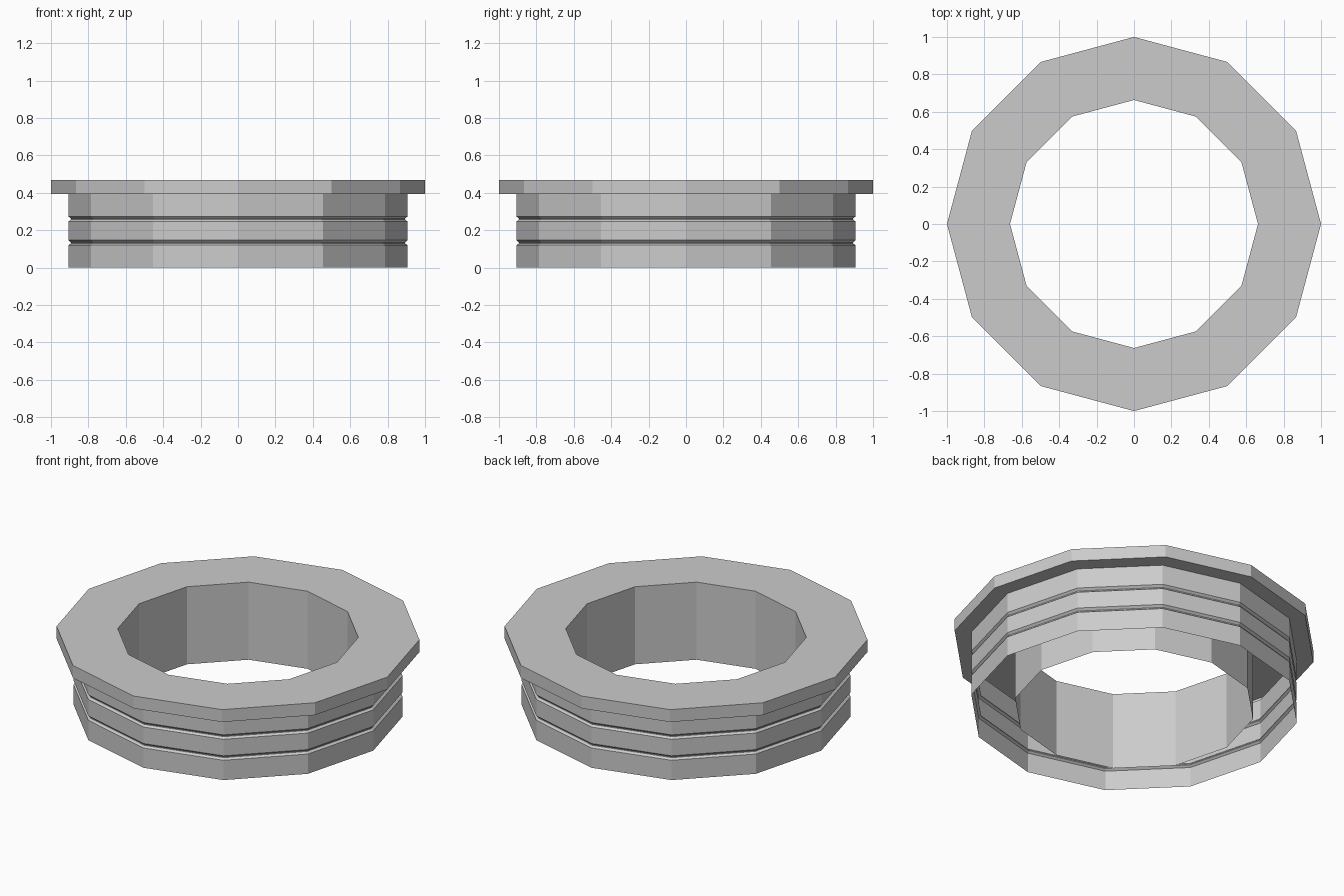
import bpy
import bmesh
from math import cos, sin, pi

SIDES = 12
RADIUS = 0.907     # outer wall
BORE = 0.663       # inner wall
HEIGHT = 0.47
FLANGE_BASE = 0.395

cube = bpy.data.objects.get("Cube")
if cube:
    bpy.data.objects.remove(cube, do_unlink=True)

# Plain grey finish
grey = bpy.data.materials.new("light_grey")
grey.use_nodes = True
colour = (0.6, 0.6, 0.6, 1)
grey.diffuse_color = colour
grey.node_tree.nodes["Principled BSDF"].inputs["Base Color"].default_value = colour


def groove(z):
    """Profile points of a shallow groove starting at height z."""
    return [(RADIUS, z), (RADIUS - 0.013, z + 0.01),
            (RADIUS - 0.013, z + 0.015), (RADIUS, z + 0.027)]


def lathe(name, profile):
    """Turn a radius/height profile around z with flat sides."""
    bm = bmesh.new()
    rings = [[bm.verts.new((r * cos(2 * pi * i / SIDES), r * sin(2 * pi * i / SIDES), z))
              for i in range(SIDES)] for r, z in profile]
    for low, high in zip(rings, rings[1:]):
        for i in range(SIDES):
            j = (i + 1) % SIDES
            bm.faces.new((low[i], low[j], high[j], high[i]))
    mesh = bpy.data.meshes.new(name)
    bm.to_mesh(mesh)
    bm.free()
    mesh.materials.append(grey)
    obj = bpy.data.objects.new(name, mesh)
    bpy.context.collection.objects.link(obj)
    return obj


# Grooved outer wall, hollow and open at the bottom
lathe("grooved_wall", [(RADIUS, 0)] + groove(0.12) + groove(0.247) + [(RADIUS, FLANGE_BASE)])

# Overhanging flange with its top face, and the bore running down inside
lathe("flange_and_bore", [(RADIUS, FLANGE_BASE), (1, FLANGE_BASE), (1, HEIGHT),
                          (BORE, HEIGHT), (BORE, 0)])
